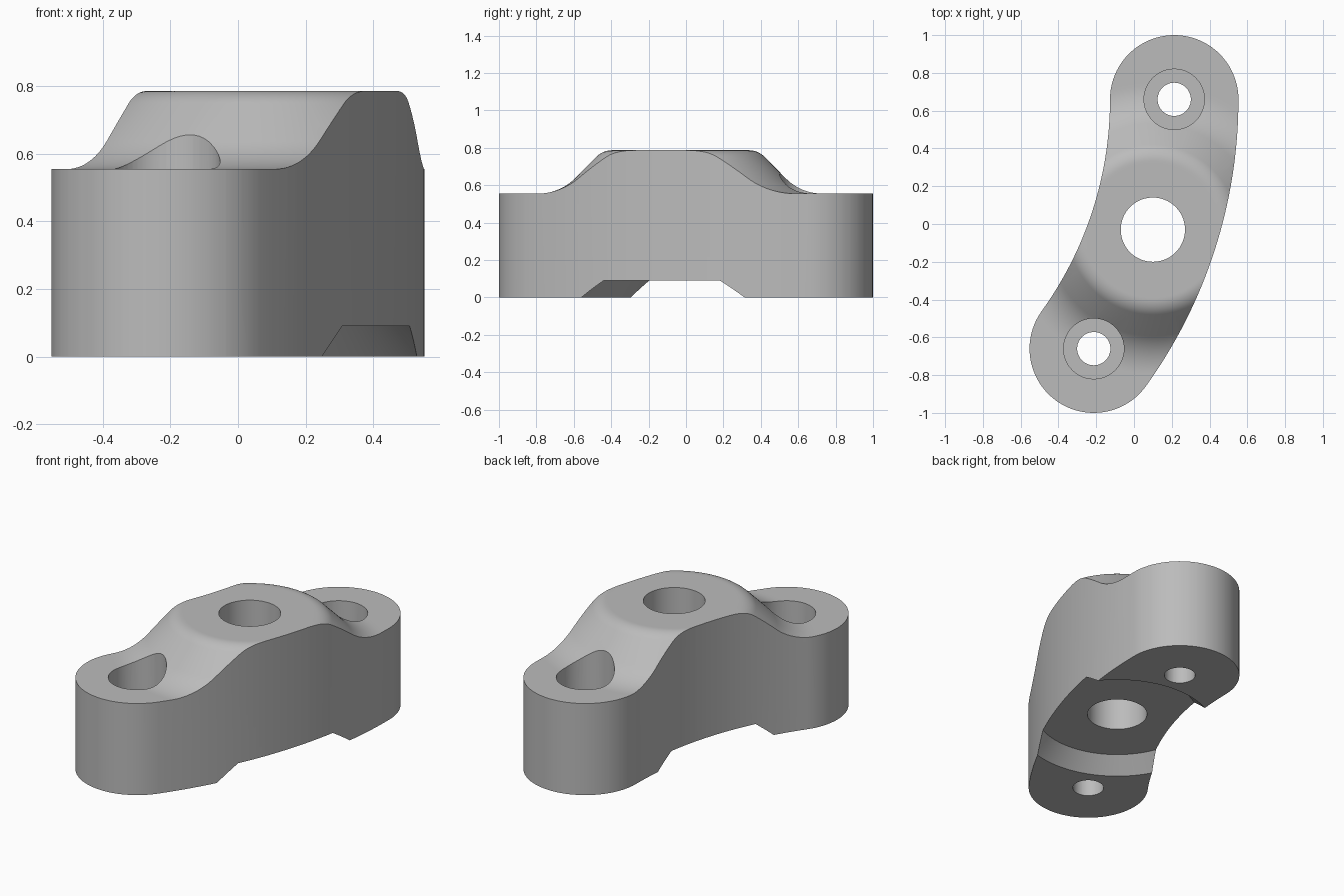
import bpy, bmesh
from math import sin, cos, pi, atan2, hypot, radians

if "Cube" in bpy.data.objects:
    bpy.data.objects.remove(bpy.data.objects["Cube"])

HUB = (0.10, -0.03)
END = (0.213, 0.66)          # back screw; the front one is its point mirror
END_R = 0.34
LOW, HIGH = 0.555, 0.787     # heights of the feet and the hub

steel = bpy.data.materials.new("plain grey")
steel.use_nodes = True
GREY = (0.5, 0.5, 0.5, 1)
steel.diffuse_color = GREY
steel.node_tree.nodes["Principled BSDF"].inputs["Base Color"].default_value = GREY


def arc(cx, cy, r, a0, a1, n):
    return [(cx + r * cos(a0 + (a1 - a0) * i / n),
             cy + r * sin(a0 + (a1 - a0) * i / n)) for i in range(n + 1)]


def finish(name, bm):
    bmesh.ops.remove_doubles(bm, verts=bm.verts, dist=1e-5)
    bmesh.ops.recalc_face_normals(bm, faces=bm.faces)
    mesh = bpy.data.meshes.new(name)
    bm.to_mesh(mesh)
    bm.free()
    mesh.materials.append(steel)
    obj = bpy.data.objects.new(name, mesh)
    bpy.context.collection.objects.link(obj)
    return obj


def prism(name, outline, z0, z1):
    bm = bmesh.new()
    face = bm.faces.new([bm.verts.new((x, y, z0)) for x, y in outline])
    new = bmesh.ops.extrude_face_region(bm, geom=[face])["geom"]
    top = [v for v in new if isinstance(v, bmesh.types.BMVert)]
    bmesh.ops.translate(bm, verts=top, vec=(0, 0, z1 - z0))
    return finish(name, bm)


def lathe(name, profile, center, n):
    bm = bmesh.new()
    rings = [[bm.verts.new((center[0] + r * cos(2 * pi * i / n),
                            center[1] + r * sin(2 * pi * i / n), z))
              for i in range(n)] for r, z in profile]
    for a, b in zip(rings, rings[1:] + rings[:1]):
        for i in range(n):
            j = (i + 1) % n
            bm.faces.new((a[i], a[j], b[j], b[i]))
    return finish(name, bm)


def cut(obj, tool, operation):
    tool.hide_render = True
    mod = obj.modifiers.new(tool.name, "BOOLEAN")
    mod.operation, mod.solver, mod.object = operation, "EXACT", tool
    bpy.context.view_layer.objects.active = obj
    bpy.ops.object.modifier_apply(modifier=mod.name)
    bpy.data.objects.remove(tool)


# Lathed body: bored hub, flowing shoulder, flat feet, conical relief below
crown = arc(0.365, HIGH - 0.12, 0.12, pi / 2, pi / 4, 8)
foot = arc(0.761, LOW + 0.28, 0.28, -3 * pi / 4, -pi / 2, 12)
profile = ([(0.17, HIGH), (0.355, HIGH)] + crown + foot
           + [(0.775, LOW), (1.4, LOW), (1.4, 0), (0.55, 0), (0.46, 0.09), (0.17, 0.09)])
body = lathe("clamp_body", profile, HUB, 128)

# Curved slot outline, running between the two rounded ends
ex, ey = END
mid_r = (ex * ex + ey * ey) / ex
cx, cy = ex - mid_r, ey
turn = atan2(-ey - cy, -ex - cx)
outline = (arc(cx, cy, mid_r + END_R, turn, 0, 32)
           + arc(ex, ey, END_R, 0, pi, 40)[1:]
           + arc(cx, cy, mid_r - END_R, 0, turn, 32)[1:]
           + arc(-ex, -ey, END_R, turn + pi, turn + 2 * pi, 40)[1:-1])
cut(body, prism("outline_cutter", outline, -0.2, 1), "INTERSECT")

# Counterbored screw holes
for s in (1, -1):
    for r, z0 in ((0.16, 0.30), (0.088, -0.1)):
        circle = arc(s * ex, s * ey, r, 0, 2 * pi, 48)[:-1]
        cut(body, prism("screw_cutter", circle, z0, 1), "DIFFERENCE")

# Smooth shading with crisp edges
bpy.ops.object.select_all(action="DESELECT")
body.select_set(True)
bpy.context.view_layer.objects.active = body
bpy.ops.object.shade_smooth_by_angle(angle=radians(25))
